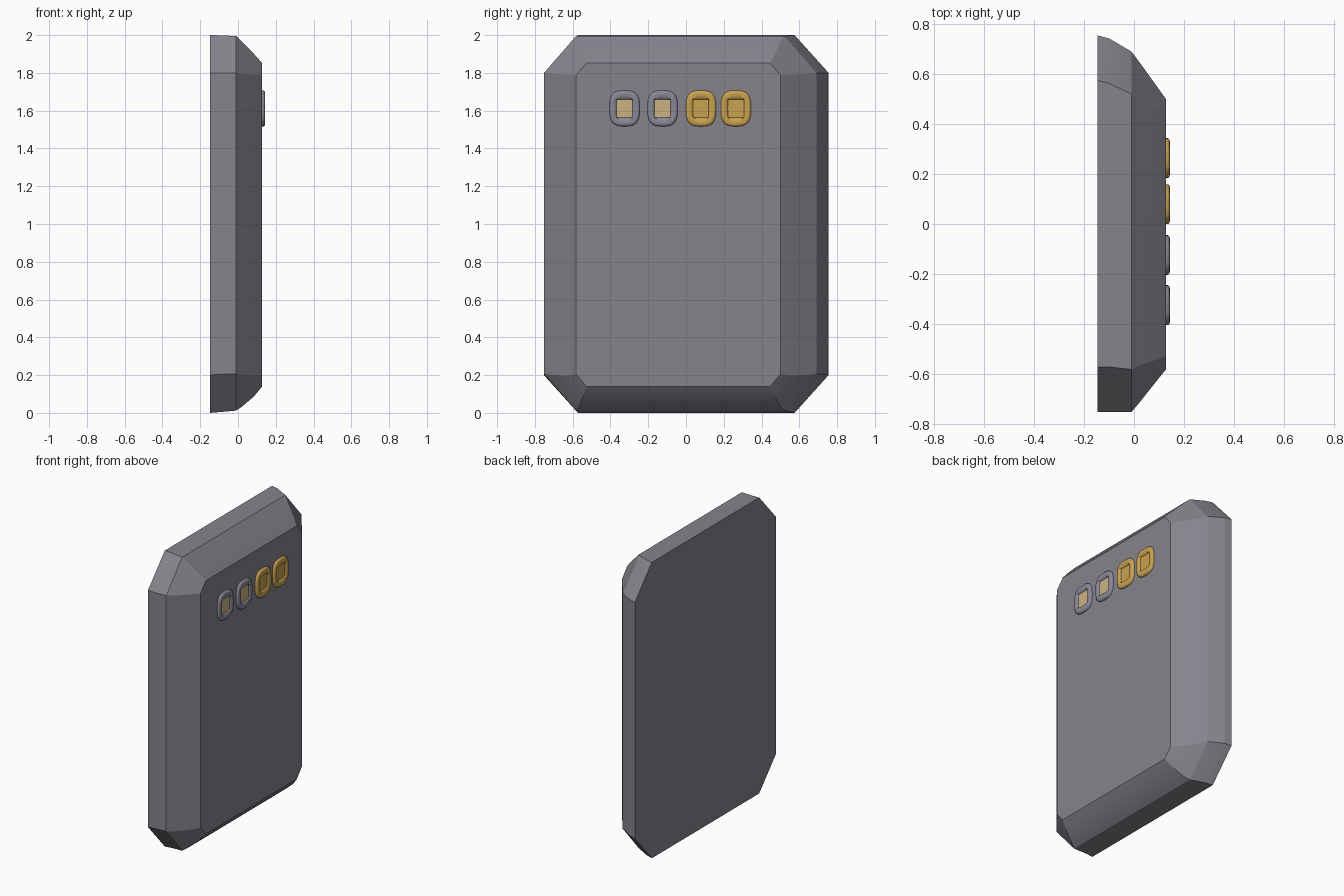
import bpy, bmesh, math

if "Cube" in bpy.data.objects:
    bpy.data.objects.remove(bpy.data.objects["Cube"])


def material(name, rgb):
    m = bpy.data.materials.new(name)
    m.diffuse_color = (*rgb, 1)
    m.use_nodes = True
    m.node_tree.nodes["Principled BSDF"].inputs["Base Color"].default_value = m.diffuse_color
    return m


body_grey = material("body grey", (0.235, 0.23, 0.265))
button_grey = material("button grey", (0.25, 0.25, 0.31))
gold = material("gold", (0.58, 0.36, 0.08))
pale_tan = material("pale tan", (0.60, 0.45, 0.22))


def loft(name, rings, mats, angle):
    """Skin a list of closed rings of (x, y, z) points; the end caps are filled."""
    bm = bmesh.new()
    loops = [[bm.verts.new(p) for p in ring] for ring in rings]
    n = len(loops[0])
    for a, b in zip(loops, loops[1:]):
        for i in range(n):
            j = (i + 1) % n
            bm.faces.new((a[i], a[j], b[j], b[i]))
    bm.faces.new(loops[0][::-1])
    cap = bm.faces.new(loops[-1])
    if len(mats) > 1:
        cap.material_index = 1
    bmesh.ops.recalc_face_normals(bm, faces=bm.faces[:])
    mesh = bpy.data.meshes.new(name)
    bm.to_mesh(mesh)
    bm.free()
    ob = bpy.data.objects.new(name, mesh)
    bpy.context.collection.objects.link(ob)
    for m in mats:
        mesh.materials.append(m)
    bpy.ops.object.select_all(action='DESELECT')
    ob.select_set(True)
    bpy.context.view_layer.objects.active = ob
    bpy.ops.object.shade_smooth_by_angle(angle=math.radians(angle))
    return ob


def octagon(x, y0, y1, z0, z1, cy, cz):
    """Rectangle with cut corners in the YZ plane."""
    return [(x, y0 + cy, z0), (x, y1 - cy, z0), (x, y1, z0 + cz), (x, y1, z1 - cz),
            (x, y1 - cy, z1), (x, y0 + cy, z1), (x, y0, z1 - cz), (x, y0, z0 + cz)]


# Slab body: flat back, straight rim, chamfered front
loft("body", [
    octagon(-0.147, -0.752, 0.755, 0.0, 2.0, 0.18, 0.20),
    octagon(-0.100, -0.752, 0.743, 0.004, 1.999, 0.18, 0.20),
    octagon(-0.010, -0.752, 0.690, 0.012, 1.995, 0.17, 0.195),
    octagon(0.020, -0.717, 0.650, 0.032, 1.965, 0.15, 0.17),
    octagon(0.085, -0.635, 0.560, 0.088, 1.900, 0.09, 0.11),
    octagon(0.128, -0.582, 0.500, 0.140, 1.852, 0.055, 0.065),
], [body_grey], 12)


def rounded(x, cy, cz, hy, hz, power):
    """Superellipse ring in the YZ plane."""
    pts = []
    for i in range(40):
        a = 2 * math.pi * i / 40
        c, s = math.cos(a), math.sin(a)
        pts.append((x, cy + hy * math.copysign(abs(c) ** (2 / power), c),
                    cz + hz * math.copysign(abs(s) ** (2 / power), s)))
    return pts


# Four raised buttons, each a rounded rim with a recessed square
buttons = [(-0.325, button_grey, pale_tan, 0.043),
           (-0.124, button_grey, pale_tan, 0.043),
           (0.079, gold, gold, 0.041),
           (0.264, gold, gold, 0.043)]
for k, (cy, rim, centre, inner) in enumerate(buttons):
    profile = [(0.120, 0.080, 0.095, 3), (0.136, 0.080, 0.095, 3),
               (0.142, 0.074, 0.089, 3), (0.144, 0.064, 0.078, 3),
               (0.142, inner + 0.006, 0.054, 6), (0.134, inner, 0.048, 10)]
    mats = [rim] if rim is centre else [rim, centre]
    loft(f"button_{k + 1}", [rounded(x, cy, 1.612, hy, hz, p)
                             for x, hy, hz, p in profile], mats, 50)
